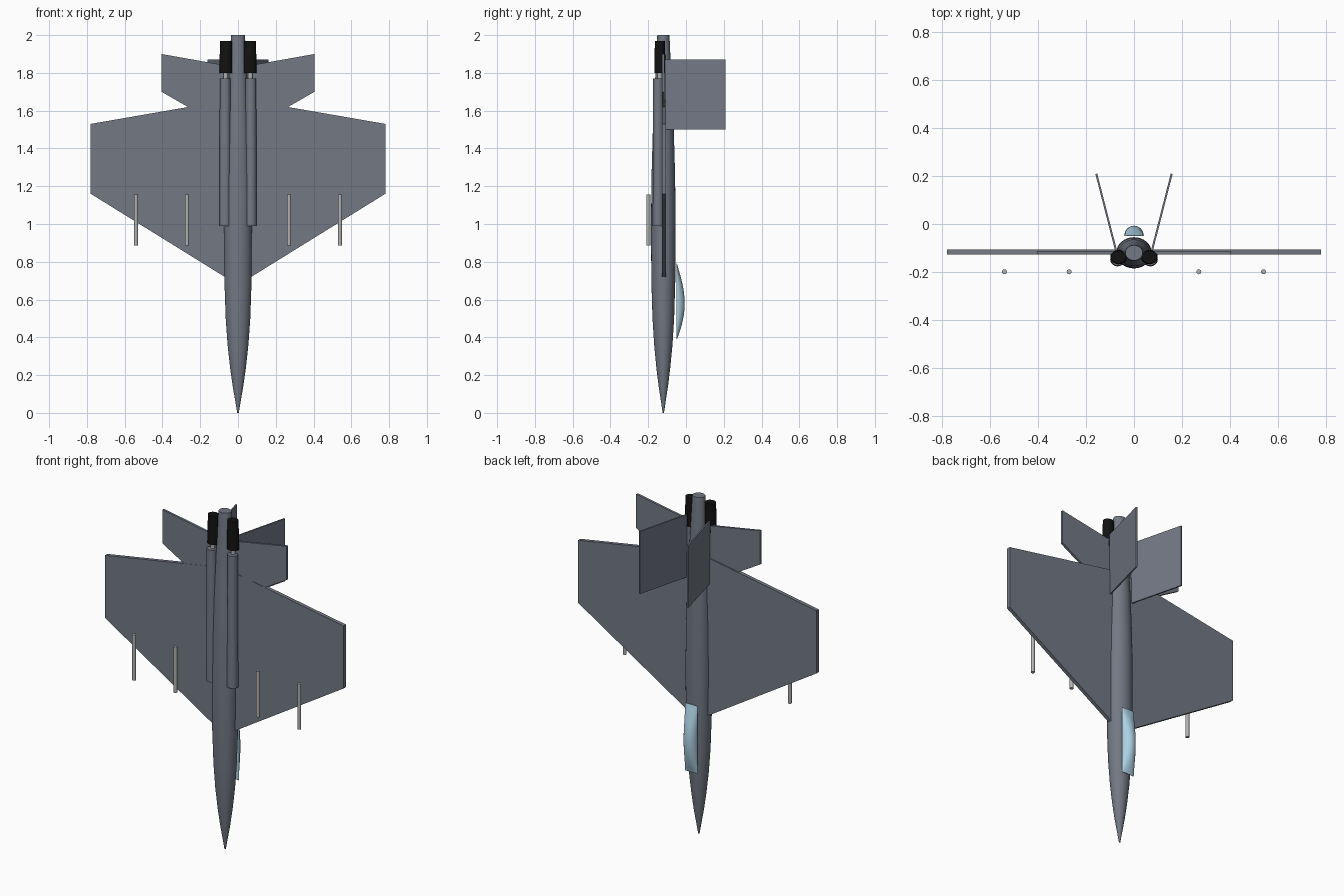
import bpy, bmesh, math
from mathutils import Vector

if "Cube" in bpy.data.objects:
    bpy.data.objects.remove(bpy.data.objects["Cube"])

AXIS_Y = -0.12


def material(name, rgb):
    m = bpy.data.materials.new(name)
    m.diffuse_color = (*rgb, 1)
    m.use_nodes = True
    m.node_tree.nodes["Principled BSDF"].inputs["Base Color"].default_value = m.diffuse_color
    return m


body = material("body_grey", (0.17, 0.19, 0.23))
black = material("nozzle_black", (0.006, 0.006, 0.006))
glass = material("canopy_blue", (0.42, 0.64, 0.78))
metal = material("light_metal", (0.45, 0.45, 0.45))


def finish(name, bm, mat):
    bmesh.ops.recalc_face_normals(bm, faces=bm.faces)
    me = bpy.data.meshes.new(name)
    bm.to_mesh(me)
    bm.free()
    me.materials.append(mat)
    ob = bpy.data.objects.new(name, me)
    bpy.context.collection.objects.link(ob)
    bpy.ops.object.select_all(action='DESELECT')
    ob.select_set(True)
    bpy.context.view_layer.objects.active = ob
    bpy.ops.object.shade_smooth_by_angle(angle=math.radians(35))
    return ob


def tube(name, x, y, profile, mat, squash=1.0, sides=32):
    """Capped body of revolution along z from (z, radius) pairs."""
    bm = bmesh.new()
    rings = []
    for z, r in profile:
        rings.append([bm.verts.new((x + r * math.cos(2 * math.pi * i / sides),
                                    y + squash * r * math.sin(2 * math.pi * i / sides), z))
                      for i in range(sides)])
    for a, b in zip(rings, rings[1:]):
        for i in range(sides):
            j = (i + 1) % sides
            bm.faces.new((a[i], a[j], b[j], b[i]))
    bm.faces.new(rings[0])
    bm.faces.new(rings[-1])
    return finish(name, bm, mat)


def plate(name, corners, thickness, mat):
    """Flat panel through the corners, thickened evenly on both sides."""
    pts = [Vector(c) for c in corners]
    n = (pts[1] - pts[0]).cross(pts[2] - pts[0]).normalized() * thickness / 2
    bm = bmesh.new()
    a = [bm.verts.new(p - n) for p in pts]
    b = [bm.verts.new(p + n) for p in pts]
    bm.faces.new(a)
    bm.faces.new(b)
    for i in range(len(pts)):
        j = (i + 1) % len(pts)
        bm.faces.new((a[i], a[j], b[j], b[i]))
    return finish(name, bm, mat)


# Fuselage, nose down
tube("fuselage", 0, AXIS_Y,
     [(0, 0.004), (0.06, 0.014), (0.14, 0.028), (0.24, 0.042), (0.36, 0.055), (0.5, 0.065),
      (0.7, 0.072), (1.0, 0.074), (1.25, 0.071), (1.5, 0.063), (1.75, 0.050),
      (1.92, 0.041), (1.98, 0.038), (2.0, 0.036)], body, 0.88)

for side, s in (("left", -1), ("right", 1)):
    # Wing, tailplane and canted fin
    plate(side + "_wing", [(s * x, -0.117, z) for x, z in
          ((0.03, 0.695), (0.78, 1.16), (0.78, 1.53), (0.03, 1.66))], 0.022, body)
    plate(side + "_tailplane", [(s * x, -0.12, z) for x, z in
          ((0.04, 1.49), (0.405, 1.70), (0.405, 1.90), (0.04, 1.835))], 0.014, body)
    plate(side + "_fin", [(s * 0.075, -0.11, 1.50), (s * 0.157, 0.209, 1.50),
                          (s * 0.157, 0.209, 1.87), (s * 0.075, -0.11, 1.87)], 0.008, body)
    # Engine nacelle, shaft and nozzle
    tube(side + "_nacelle", s * 0.068, -0.147, [(0.99, 0.031), (1.77, 0.028)], body, 0.95)
    tube(side + "_shaft", s * 0.066, -0.14, [(1.76, 0.012), (1.82, 0.012)], metal, 1, 16)
    tube(side + "_nozzle", s * 0.064, -0.138, [(1.80, 0.035), (1.97, 0.031)], black, 0.86)
    # Missiles under the wing
    for label, x in (("inner", 0.27), ("outer", 0.54)):
        tube(f"{side}_{label}_missile", s * x, -0.199, [(0.885, 0.0105), (1.155, 0.0105)],
             metal, 1, 16)

# Canopy: half-round strip of constant width, bulging along its length
bm = bmesh.new()
N, M = 16, 16
rows = []
for k in range(N + 1):
    t = k / N
    h = 0.003 + 0.041 * math.sin(math.pi * t ** 0.93)
    rows.append([bm.verts.new((0.041 * math.cos(math.pi * i / M),
                               -0.051 + h * math.sin(math.pi * i / M), 0.39 + 0.4 * t))
                 for i in range(M + 1)])
for a, b in zip(rows, rows[1:]):
    for i in range(M):
        bm.faces.new((a[i], a[i + 1], b[i + 1], b[i]))
    bm.faces.new((a[0], b[0], b[M], a[M]))
bm.faces.new(rows[0])
bm.faces.new(rows[-1])
finish("canopy", bm, glass)
